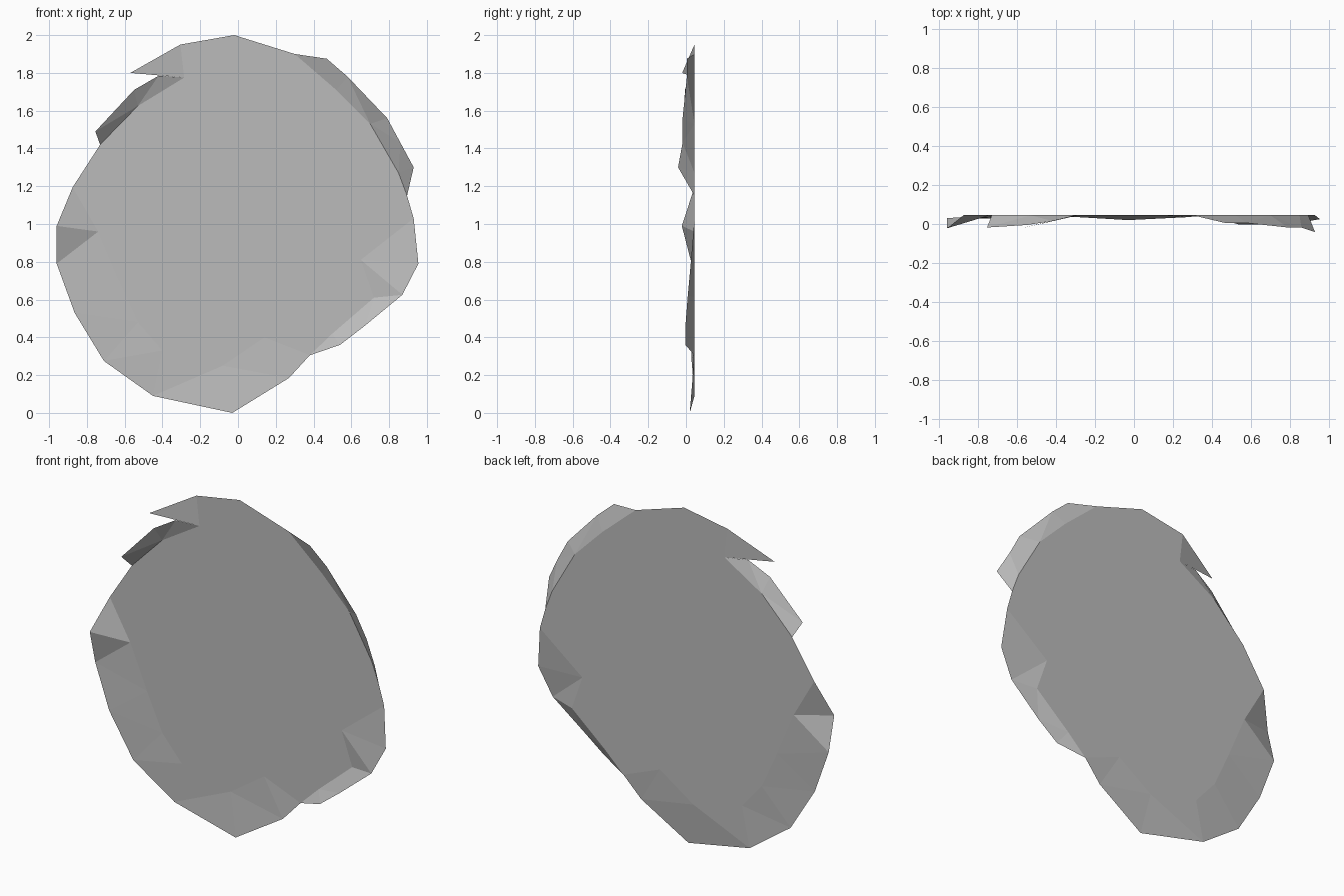
import bpy
import bmesh
from mathutils import Vector

if "Cube" in bpy.data.objects:
    bpy.data.objects.remove(bpy.data.objects["Cube"])

FLAT = 0.045  # depth of the flat middle of the leaf

# Each curled flap: fold chain (x, z) and rim chain (x, z, y); clockwise from the top
FLAPS = [
    # upper right
    ([(0.30, 1.90), (0.52, 1.71), (0.70, 1.53), (0.85, 1.27), (0.895, 1.15)],
     [(0.47, 1.875, 0.005), (0.58, 1.78, 0.005), (0.79, 1.56, -0.018),
      (0.86, 1.43, -0.018), (0.93, 1.30, -0.042)]),
    # lower right
    ([(0.93, 1.03), (0.65, 0.81), (0.72, 0.61), (0.50, 0.42), (0.38, 0.305)],
     [(0.955, 0.79, 0.025), (0.87, 0.625, 0.01), (0.67, 0.46, -0.003),
      (0.54, 0.36, -0.003)]),
    # bottom
    ([(0.38, 0.305), (0.14, 0.40), (-0.08, 0.25), (-0.45, 0.09)],
     [(0.27, 0.185, 0.035), (-0.03, 0.0, 0.02)]),
    # left
    ([(-0.45, 0.09), (-0.40, 0.33), (-0.53, 0.48), (-0.63, 0.70),
      (-0.74, 0.96), (-0.875, 1.195)],
     [(-0.71, 0.275, 0.03), (-0.865, 0.53, 0.025), (-0.96, 0.79, 0.03),
      (-0.96, 0.99, -0.022)]),
    # torn strip, upper left
    ([(-0.73, 1.42), (-0.53, 1.625), (-0.285, 1.775)],
     [(-0.755, 1.49, -0.018), (-0.55, 1.71, -0.005), (-0.42, 1.785, 0.015)]),
    # torn tip above the notch
    ([(-0.285, 1.775), (-0.305, 1.95)], [(-0.57, 1.80, -0.02)]),
]

bm = bmesh.new()
verts = {}


def vert(p):
    """Vertex for (x, z) on the flat or (x, z, y) on the rim, shared if reused."""
    if p not in verts:
        y = p[2] if len(p) == 3 else FLAT
        verts[p] = bm.verts.new((p[0], y, p[1]))
    return verts[p]


def add_flap(fold, rim):
    """Fill triangles between two chains that share both end points."""
    a = [vert(p) for p in fold]
    b = [a[0]] + [vert(p) for p in rim] + [a[-1]]
    i = j = 0
    while i < len(a) - 1 or j < len(b) - 1:
        step_a = i < len(a) - 1 and (
            j == len(b) - 1
            or (a[i + 1].co - b[j].co).length < (b[j + 1].co - a[i].co).length)
        tri = [a[i], b[j], a[i + 1] if step_a else b[j + 1]]
        if len(set(tri)) == 3:
            bm.faces.new(tri)
        if step_a:
            i += 1
        else:
            j += 1


# Flat middle: all fold chains joined with the top point
ring = [vert((-0.02, 2.0))]
for fold, rim in FLAPS:
    ring += [vert(p) for p in fold if vert(p) not in ring]
bm.faces.new(ring)

# Curled rim
for fold, rim in FLAPS:
    add_flap(fold, rim)

# Flat middle faces the front, flaps follow it
for f in bm.faces:
    f.normal_update()
    if f.normal.dot(Vector((0, -1, 0))) < 0:
        f.normal_flip()

mesh = bpy.data.meshes.new("round_leaf")
bm.to_mesh(mesh)
bm.free()
leaf = bpy.data.objects.new("round_leaf", mesh)
bpy.context.collection.objects.link(leaf)

grey = bpy.data.materials.new("plain_grey")
grey.diffuse_color = (0.5, 0.5, 0.5, 1.0)
grey.use_nodes = True
grey.node_tree.nodes["Principled BSDF"].inputs["Base Color"].default_value = grey.diffuse_color
mesh.materials.append(grey)
